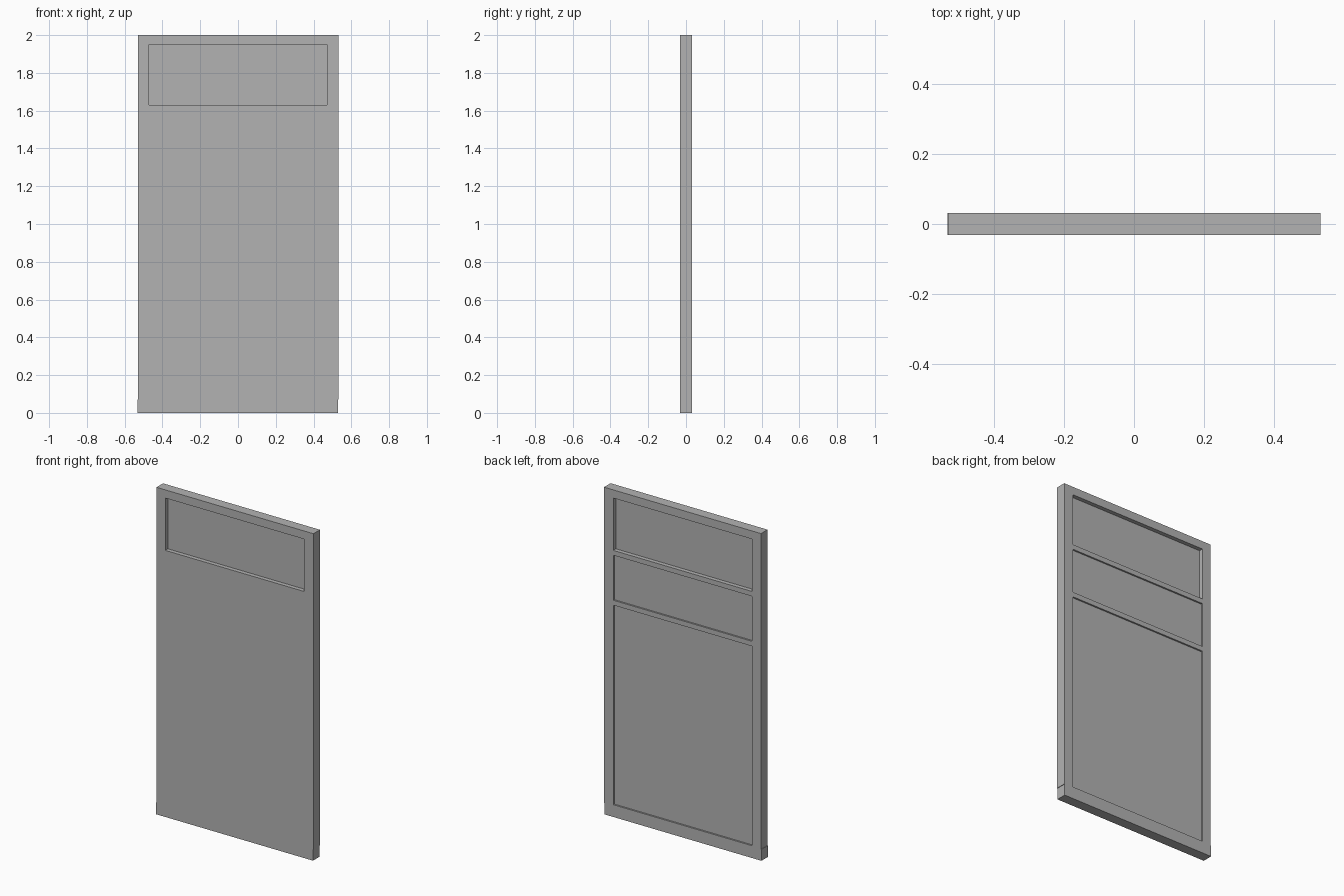
import bpy

cube = bpy.data.objects.get("Cube")
if cube:
    bpy.data.objects.remove(cube, do_unlink=True)

HALF_W = 0.5325      # half of the overall width
HALF_T = 0.0315      # half of the door thickness
SHIFT = 0.003        # sideways offset between leaf and bottom rail
RAIL = 0.07          # bottom rail height
PANEL_X = 0.47       # half width of every recess

grey = bpy.data.materials.new("plain grey")
grey.use_nodes = True
grey.diffuse_color = (0.45, 0.45, 0.45, 1)
grey.node_tree.nodes["Principled BSDF"].inputs["Base Color"].default_value = (0.45, 0.45, 0.45, 1)


def box(name, x, y, z):
    """Axis-aligned box from (min, max) pairs."""
    bpy.ops.mesh.primitive_cube_add(size=1)
    ob = bpy.context.object
    ob.name = name
    ob.location = [(a + b) / 2 for a, b in (x, y, z)]
    ob.scale = [b - a for a, b in (x, y, z)]
    bpy.ops.object.transform_apply(location=True, scale=True)
    ob.data.materials.append(grey)
    return ob


def cut(target, y, z):
    """Carve a rectangular recess into the target."""
    cutter = box("recess_cutter", (-PANEL_X, PANEL_X), y, z)
    cutter.hide_render = True
    mod = target.modifiers.new("recess", "BOOLEAN")
    mod.operation = "DIFFERENCE"
    mod.solver = "EXACT"
    mod.object = cutter
    bpy.context.view_layer.objects.active = target
    bpy.ops.object.modifier_apply(modifier=mod.name)
    bpy.data.objects.remove(cutter, do_unlink=True)


# Door leaf and the slightly offset bottom rail
leaf = box("door_leaf", (-HALF_W + SHIFT, HALF_W), (-HALF_T, HALF_T), (RAIL, 2))
box("bottom_rail", (-HALF_W, HALF_W - SHIFT), (-HALF_T, HALF_T), (0, RAIL))

# Window recess on both faces, leaving a thin pane between
window = (1.63, 1.95)
cut(leaf, (-0.1, -0.006), window)
cut(leaf, (0.006, 0.1), window)

# Shallow panels on the back face only
for panel in ((1.325, 1.6), (0.075, 1.295)):
    cut(leaf, (HALF_T - 0.01, 0.1), panel)
